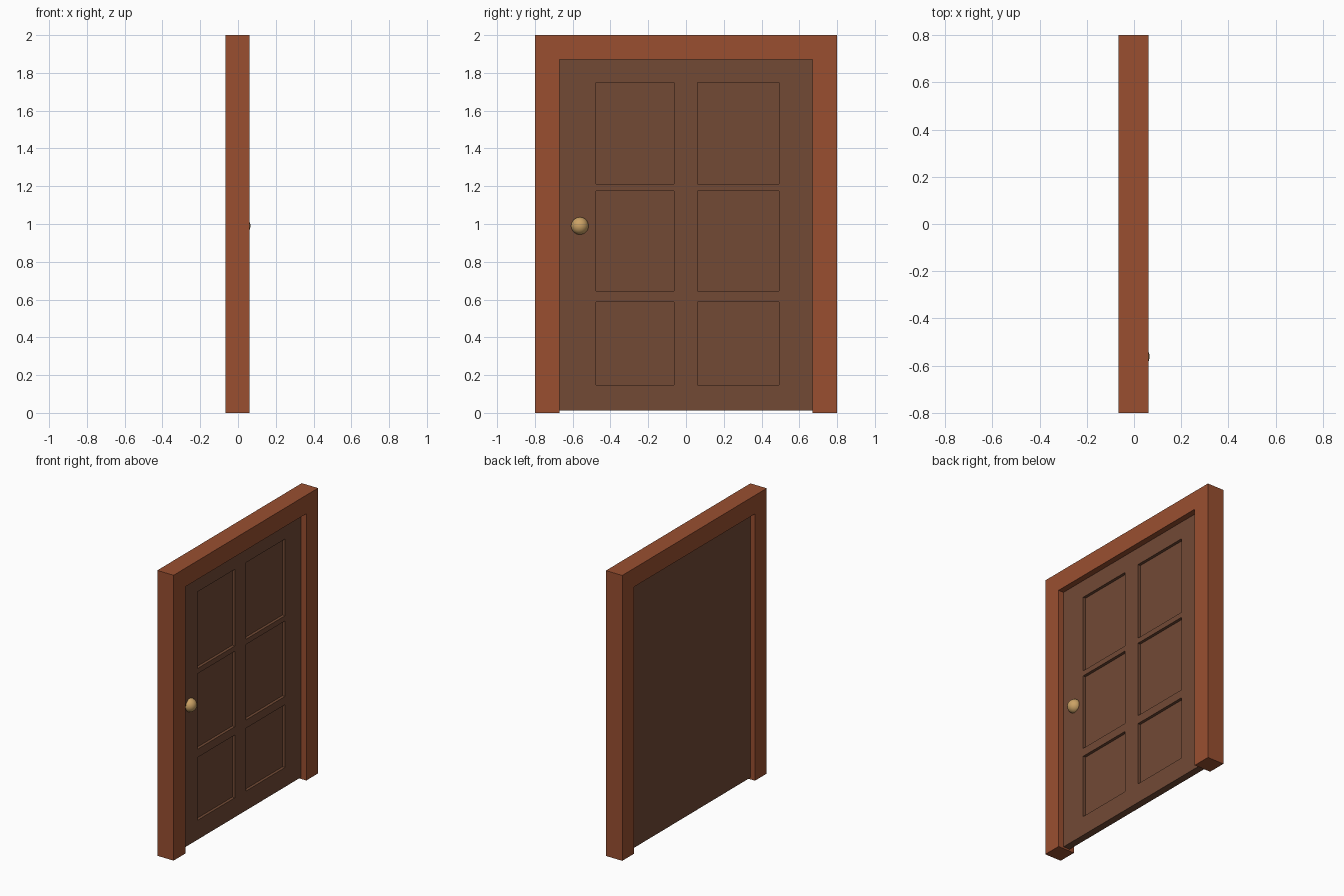
import bpy, bmesh

if "Cube" in bpy.data.objects:
    bpy.data.objects.remove(bpy.data.objects["Cube"])

FRAME_BACK, FRAME_FRONT = -0.066, 0.061
DOOR_BACK, DOOR_FRONT = -0.03, 0.02
PANEL_DEPTH = 0.02


def material(name, rgb):
    mat = bpy.data.materials.new(name)
    mat.diffuse_color = (*rgb, 1)
    mat.use_nodes = True
    mat.node_tree.nodes["Principled BSDF"].inputs["Base Color"].default_value = mat.diffuse_color
    return mat


def add_object(name, bm, mat):
    bmesh.ops.recalc_face_normals(bm, faces=bm.faces)
    mesh = bpy.data.meshes.new(name)
    bm.to_mesh(mesh)
    bm.free()
    mesh.materials.append(mat)
    obj = bpy.data.objects.new(name, mesh)
    bpy.context.collection.objects.link(obj)
    return obj


def extrude_x(bm, faces, depth):
    geom = bmesh.ops.extrude_face_region(bm, geom=faces)["geom"]
    verts = [g for g in geom if isinstance(g, bmesh.types.BMVert)]
    bmesh.ops.translate(bm, verts=verts, vec=(depth, 0, 0))


# Door frame: upside-down U profile, extruded through its depth
half = [(0.8, 2), (0.8, 0), (0.67, 0), (0.67, 1.87)]
outline = half + [(-y, z) for y, z in reversed(half)]
bm = bmesh.new()
face = bm.faces.new([bm.verts.new((FRAME_BACK, y, z)) for y, z in outline])
extrude_x(bm, [face], FRAME_FRONT - FRAME_BACK)
add_object("door_frame", bm, material("frame_wood", (0.32, 0.078, 0.03)))

# Door leaf: gridded front, solid slab behind, six recessed panels
ys = [-0.67, -0.476, -0.063, 0.062, 0.493, 0.67]
zs = [0.012, 0.148, 0.588, 0.646, 1.175, 1.212, 1.749, 1.87]
bm = bmesh.new()
grid = [[bm.verts.new((DOOR_FRONT, y, z)) for z in zs] for y in ys]
cells, panels = [], []
for i in range(len(ys) - 1):
    for j in range(len(zs) - 1):
        cell = bm.faces.new((grid[i][j], grid[i + 1][j],
                             grid[i + 1][j + 1], grid[i][j + 1]))
        cells.append(cell)
        if i % 2 and j % 2:
            panels.append(cell)
# Slab sides and back from the boundary edges
rim = [e for e in bm.edges if e.is_boundary]
back = bmesh.ops.extrude_edge_only(bm, edges=rim)["geom"]
bmesh.ops.translate(bm, verts=[g for g in back if isinstance(g, bmesh.types.BMVert)],
                    vec=(DOOR_BACK - DOOR_FRONT, 0, 0))
bmesh.ops.holes_fill(bm, edges=[e for e in bm.edges if e.is_boundary], sides=0)
# Recesses
for panel in panels:
    extrude_x(bm, [panel], -PANEL_DEPTH)
    if panel.is_valid:
        bm.faces.remove(panel)
add_object("door_leaf", bm, material("door_wood", (0.17, 0.068, 0.036)))

# Door knob: half-sunk ball on the face of the leaf
bpy.ops.mesh.primitive_uv_sphere_add(segments=32, ring_count=16, radius=0.046,
                                     location=(DOOR_FRONT, -0.562, 0.99))
knob = bpy.context.object
knob.name = "door_knob"
knob.data.materials.append(material("brass", (0.6, 0.36, 0.13)))
bpy.ops.object.shade_smooth()
